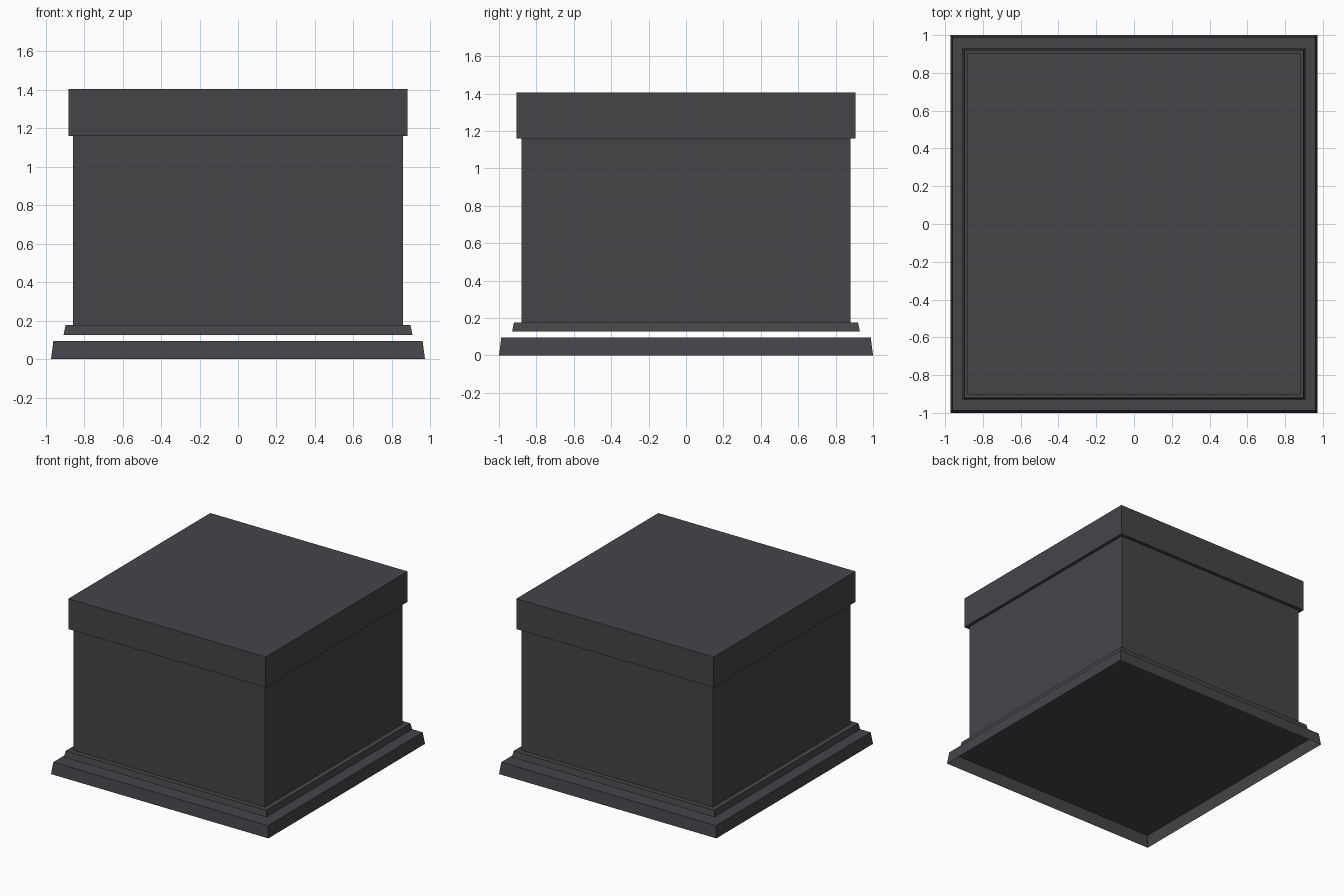
import bpy, bmesh

if "Cube" in bpy.data.objects:
    bpy.data.objects.remove(bpy.data.objects["Cube"])

# single dark grey colour
grey = bpy.data.materials.new("dark_grey")
grey.diffuse_color = (0.060, 0.058, 0.066, 1.0)
grey.use_nodes = True
grey.node_tree.nodes["Principled BSDF"].inputs["Base Color"].default_value = grey.diffuse_color


def block(name, z0, z1, bottom, top=None, open_bottom=False):
    """Four-sided block between two heights; bottom/top are half sizes in x, y."""
    top = top or bottom
    bm = bmesh.new()
    rings = []
    for z, (hx, hy) in ((z0, bottom), (z1, top)):
        rings.append([bm.verts.new((sx * hx, sy * hy, z))
                      for sx, sy in ((-1, -1), (1, -1), (1, 1), (-1, 1))])
    low, high = rings
    for i in range(4):
        j = (i + 1) % 4
        bm.faces.new((low[i], low[j], high[j], high[i]))
    bm.faces.new(high)
    if not open_bottom:
        bm.faces.new(low[::-1])
    me = bpy.data.meshes.new(name)
    bm.to_mesh(me)
    bm.free()
    me.materials.append(grey)
    ob = bpy.data.objects.new(name, me)
    bpy.context.collection.objects.link(ob)
    return ob


# hollow tapered foot, open underneath
block("base", 0.0, 0.095, (0.972, 1.0), (0.96, 0.988), open_bottom=True)
# floating moulding above the narrow gap
block("plinth", 0.127, 0.177, (0.907, 0.93), (0.897, 0.92))
# main box
block("body", 0.177, 1.16, (0.857, 0.88))
# overhanging lid
block("lid", 1.16, 1.406, (0.882, 0.906))
